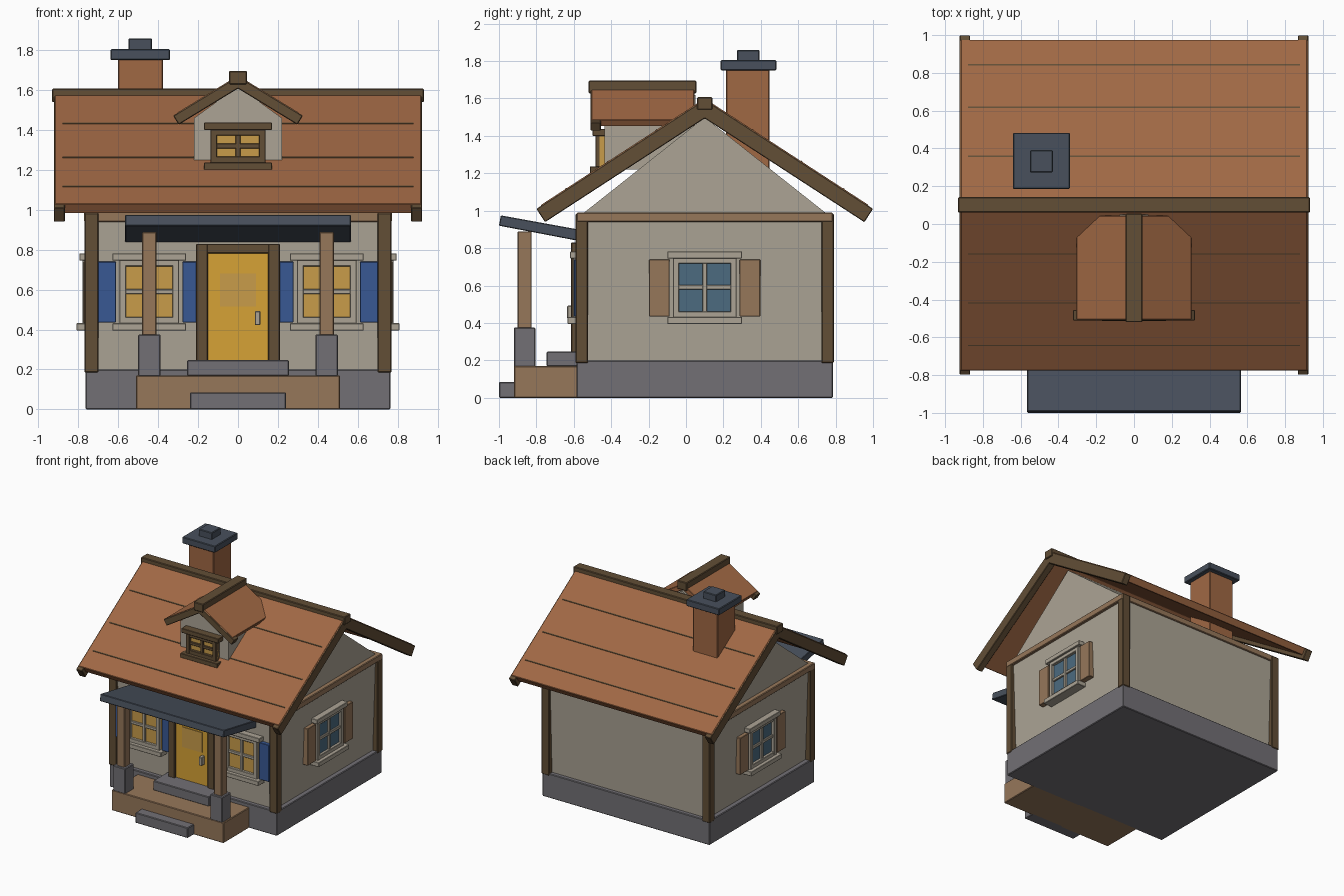
import bpy, bmesh
from math import radians, hypot
from mathutils import Matrix, Vector

cube = bpy.data.objects.get("Cube")
if cube:
    bpy.data.objects.remove(cube, do_unlink=True)


def material(name, rgb):
    lin = [(c / 255 / 12.92) if c < 11 else ((c / 255 + 0.055) / 1.055) ** 2.4 for c in rgb]
    m = bpy.data.materials.new(name)
    m.use_nodes = True
    m.diffuse_color = (*lin, 1)
    m.node_tree.nodes["Principled BSDF"].inputs["Base Color"].default_value = (*lin, 1)
    return m


WALL = material("plaster", (172, 164, 149))
STONE = material("grey stone", (114, 112, 117))
TIMBER = material("dark timber", (98, 78, 54))
WOOD = material("tan wood", (150, 119, 90))
ROOF = material("terracotta", (160, 104, 68))
SLATE = material("slate", (72, 80, 92))
DOOR = material("door yellow", (214, 162, 54))
AMBER = material("amber glass", (200, 156, 74))
GLASS = material("blue glass", (76, 107, 128))
BLUE = material("shutter blue", (56, 88, 148))


def finish(name, bm, mat, bevel=0.005, matrix=None):
    bmesh.ops.recalc_face_normals(bm, faces=bm.faces)
    if matrix:
        bm.transform(matrix)
    mesh = bpy.data.meshes.new(name)
    bm.to_mesh(mesh)
    bm.free()
    mesh.materials.append(mat)
    ob = bpy.data.objects.new(name, mesh)
    bpy.context.collection.objects.link(ob)
    if bevel:
        mod = ob.modifiers.new("edge", "BEVEL")
        mod.width = bevel
        mod.segments = 1
    return ob


def box(name, x, y, z, mat, bevel=0.005, matrix=None, flare=0):
    """Box from (low, high) ranges; flare widens the top."""
    bm = bmesh.new()
    bmesh.ops.create_cube(bm, size=1)
    for v in bm.verts:
        grow = flare * 2 if v.co.z > 0 else 0
        v.co = Vector(((x[0] + x[1]) / 2 + v.co.x * (x[1] - x[0] + grow),
                       (y[0] + y[1]) / 2 + v.co.y * (y[1] - y[0] + grow),
                       z[1] if v.co.z > 0 else z[0]))
    return finish(name, bm, mat, bevel, matrix)


def prism(name, pts, lo, hi, axis, mat, bevel=0.004):
    """Extrude a section along x (points are y, z) or y (points are x, z)."""
    bm = bmesh.new()
    verts = [bm.verts.new((lo, a, b) if axis == "x" else (a, lo, b)) for a, b in pts]
    face = bm.faces.new(verts)
    ext = bmesh.ops.extrude_face_region(bm, geom=[face])["geom"]
    shift = (hi - lo, 0, 0) if axis == "x" else (0, hi - lo, 0)
    bmesh.ops.translate(bm, vec=shift, verts=[g for g in ext if isinstance(g, bmesh.types.BMVert)])
    return finish(name, bm, mat, bevel)


def chevron(name, c, top, run, slope, thick, lo, hi, axis, mat):
    """Pitched roof layer with ends cut square to the slope."""
    n = hypot(1, slope)
    ex, ez = run - slope / n * thick, top - run * slope - thick / n
    pts = [(c, top), (c - run, top - run * slope), (c - ex, ez),
           (c, top - thick * n), (c + ex, ez), (c + run, top - run * slope)]
    return prism(name, pts, lo, hi, axis, mat)


def window(name, matrix, w, z0, z1, bar, glass, trim, shutter=None, over=0.035):
    """Window facing local -y, with its back on the local y = 0 plane."""
    def part(label, x, out, z, mat, bevel=0.003):
        box(f"{name}_{label}", x, (-out, 0.02), z, mat, bevel, matrix)
    part("glass", (-w, w), 0.012, (z0, z1), glass, 0)
    for s, side in ((-1, "right"), (1, "left")):
        part(f"{side}_jamb", sorted((s * w, s * (w - bar))), 0.035, (z0, z1), trim)
        if shutter:
            part(f"{side}_shutter", sorted((s * (w + 0.017), s * (w + 0.127 - 0.02 * (w < 0.16)))),
                 0.03, (z0 + 0.015, z1 - 0.01), shutter)
    part("bottom_rail", (-w, w), 0.034, (z0, z0 + bar + 0.01), trim)
    part("top_rail", (-w, w), 0.034, (z1 - bar, z1), trim)
    mid = (z0 + z1 + 0.01) / 2
    part("upright_bar", (-0.012, 0.012), 0.027, (z0, z1), trim)
    part("cross_bar", (-w + 0.01, w - 0.01), 0.025, (mid - 0.012, mid + 0.012), trim)
    part("sill", (-w - over, w + over), 0.064, (z0 - 0.025, z0 + 0.012), trim)
    part("lintel", (-w - over, w + over), 0.05, (z1 - 0.005, z1 + 0.032), trim)


def place(x, y, turn=0):
    return Matrix.Translation((x, y, 0)) @ Matrix.Rotation(radians(turn), 4, "Z")


# Main body
RIDGE_Y = 0.1
box("foundation", (-0.765, 0.765), (-0.585, 0.785), (0, 0.2), STONE)
box("walls", (-0.725, 0.725), (-0.55, 0.75), (0.19, 0.96), WALL, 0, flare=0.025)
box("wall_beam", (-0.772, 0.772), (-0.585, 0.785), (0.94, 0.99), WOOD)
prism("gable", [(-0.57, 0.97), (0.77, 0.97), (RIDGE_Y, 1.5)], -0.735, 0.735, "x", WALL, 0)
for sx, side in ((-1, "right"), (1, "left")):
    for sy, end in ((-1, "front"), (1, "back")):
        ys = sorted((RIDGE_Y + sy * 0.625, RIDGE_Y + sy * 0.69))
        box(f"{end}_{side}_corner_post", sorted((sx * 0.7, sx * 0.77)), ys, (0.185, 0.985), TIMBER)

# Main roof
SLOPE, TOP = 0.65, 1.6
chevron("roof", RIDGE_Y, TOP, 0.877, SLOPE, 0.058, -0.918, 0.918, "x", ROOF)
for s, side in ((-1, "right"), (1, "left")):
    lo, hi = sorted((s * 0.868, s * 0.923))
    chevron(f"{side}_barge_board", RIDGE_Y, TOP - 0.005, 0.9, SLOPE, 0.085, lo, hi, "x", TIMBER)
box("ridge_beam", (-0.932, 0.932), (0.06, 0.142), (1.54, 1.607), TIMBER)
for s, side in ((-1, "front"), (1, "back")):
    for i, d in enumerate((0.255, 0.515, 0.74)):
        pts = [(RIDGE_Y + s * (d + a), TOP - SLOPE * (d + a) + h)
               for a, h in ((0, -0.01), (0.007, -0.01), (0.007, 0.003), (0, 0.003))]
        prism(f"{side}_roof_seam_{i + 1}", pts, -0.88, 0.88, "x", TIMBER, 0)

# Chimney
box("chimney", (-0.602, -0.375), (0.215, 0.447), (1.1, 1.755), ROOF)
box("chimney_cap", (-0.64, -0.34), (0.185, 0.483), (1.75, 1.805), SLATE)
box("chimney_pot", (-0.55, -0.43), (0.272, 0.392), (1.8, 1.86), SLATE)

# Dormer
prism("dormer_wall", [(-0.22, 1.22), (0.22, 1.22), (0.22, 1.46), (0, 1.62), (-0.22, 1.46)],
      -0.437, 0.05, "y", WALL, 0)
chevron("dormer_roof", 0, 1.673, 0.306, 0.61, 0.042, -0.506, 0.045, "y", ROOF)
chevron("dormer_barge_board", 0, 1.67, 0.325, 0.61, 0.053, -0.511, -0.455, "y", TIMBER)
box("dormer_ridge_beam", (-0.044, 0.044), (-0.52, 0.055), (1.628, 1.697), TIMBER)
window("dormer_window", place(0, -0.45), 0.138, 1.225, 1.405, 0.033, AMBER, TIMBER, over=0.032)

# Windows
for s, side in ((-1, "right"), (1, "left")):
    window(f"front_{side}_window", place(s * 0.445, -0.57), 0.15, 0.42, 0.75, 0.033, AMBER, WALL, BLUE)
    window(f"{side}_side_window", place(s * 0.745, RIDGE_Y, s * 90), 0.17, 0.42, 0.75, 0.032,
           GLASS, WALL, WOOD, over=0.03)

# Door
box("door", (-0.155, 0.155), (-0.595, -0.54), (0.2, 0.79), DOOR)
for s, side in ((-1, "right"), (1, "left")):
    box(f"{side}_door_jamb", sorted((s * 0.15, s * 0.21)), (-0.615, -0.54), (0.19, 0.83), TIMBER)
box("door_lintel", (-0.16, 0.16), (-0.614, -0.54), (0.78, 0.83), TIMBER)
box("door_pane", (-0.09, 0.09), (-0.6, -0.59), (0.515, 0.68), AMBER, 0)
box("door_handle", (0.084, 0.112), (-0.635, -0.59), (0.423, 0.492), WALL, 0.003)

# Porch
box("porch_deck", (-0.512, 0.512), (-0.92, -0.57), (0, 0.17), WOOD)
box("porch_step", (-0.24, 0.24), (-1.0, -0.9), (0, 0.085), STONE)
box("door_step", (-0.255, 0.255), (-0.745, -0.56), (0.168, 0.247), STONE)
for s, side in ((-1, "right"), (1, "left")):
    box(f"{side}_porch_pier", sorted((s * 0.388, s * 0.5)), (-0.92, -0.805), (0.165, 0.375), STONE)
    box(f"{side}_porch_post", sorted((s * 0.408, s * 0.48)), (-0.9, -0.825), (0.37, 0.89), WOOD)
prism("porch_roof", [(-0.99, 0.975), (-1.0, 0.92), (-0.57, 0.838), (-0.56, 0.897)],
      -0.566, 0.566, "x", SLATE)
